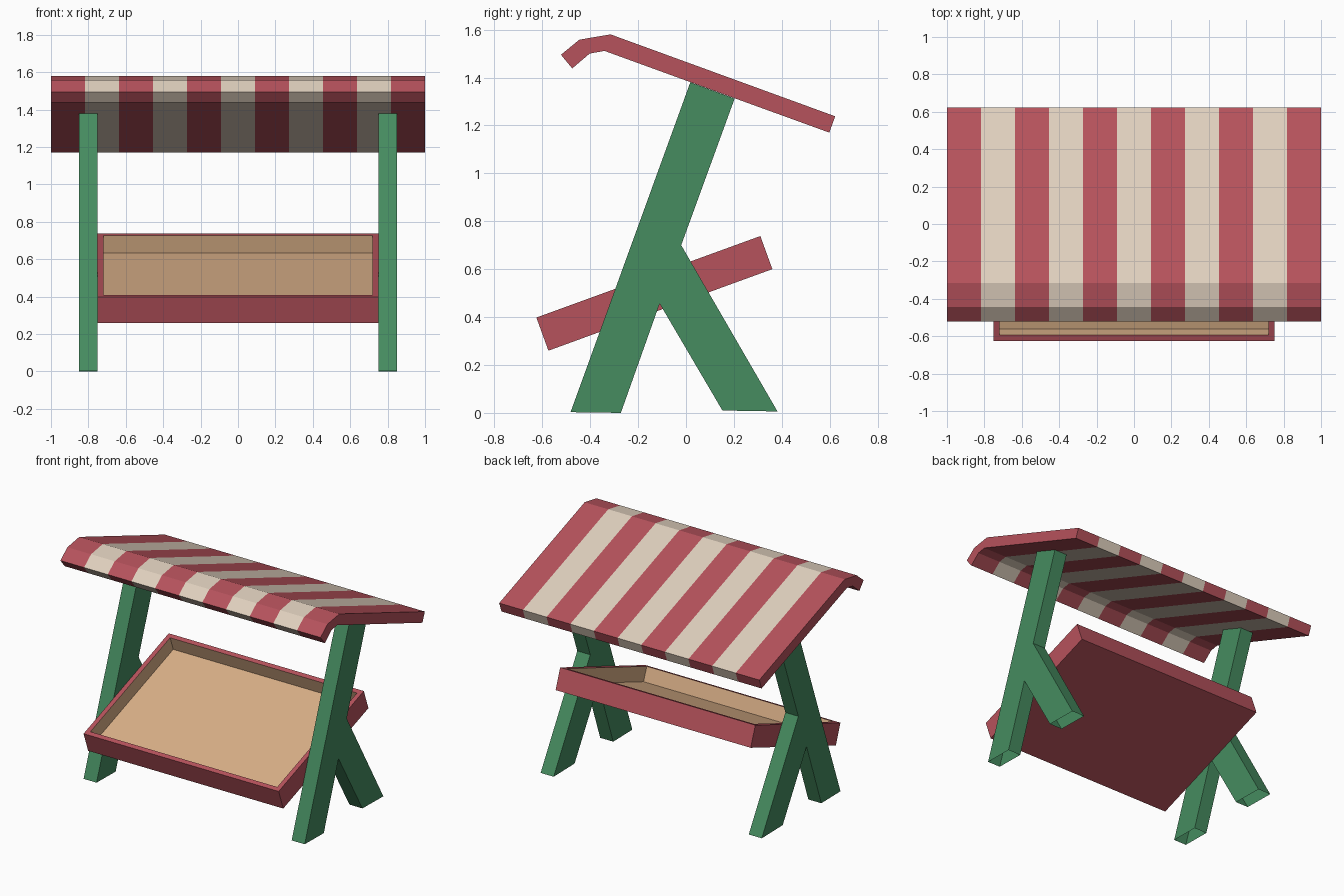
import bpy, bmesh, math
from mathutils import Matrix

if "Cube" in bpy.data.objects:
    bpy.data.objects.remove(bpy.data.objects["Cube"])


def srgb(r, g, b):
    lin = lambda c: c / 12.92 if c <= 0.04045 else ((c + 0.055) / 1.055) ** 2.4
    return (lin(r / 255), lin(g / 255), lin(b / 255), 1)


def material(name, *rgb):
    m = bpy.data.materials.new(name)
    m.diffuse_color = srgb(*rgb)
    m.use_nodes = True
    m.node_tree.nodes["Principled BSDF"].inputs["Base Color"].default_value = m.diffuse_color
    return m


red = material("red", 182, 82, 92)
cream = material("cream", 224, 208, 190)
green = material("green", 70, 140, 96)
tan = material("tan", 218, 176, 136)


def finish(name, bm, mats):
    bmesh.ops.recalc_face_normals(bm, faces=bm.faces[:])
    me = bpy.data.meshes.new(name)
    bm.to_mesh(me)
    bm.free()
    for m in mats:
        me.materials.append(m)
    ob = bpy.data.objects.new(name, me)
    bpy.context.collection.objects.link(ob)
    return ob


def extrude_profile(profile, xs, open_edges=(), stripe=False):
    """Sweep a closed (y, z) profile through the x stations and cap the ends."""
    bm = bmesh.new()
    rings = [[bm.verts.new((x, y, z)) for y, z in profile] for x in xs]
    n = len(profile)
    for i in range(len(xs) - 1):
        for j in range(n):
            if j in open_edges:
                continue
            k = (j + 1) % n
            f = bm.faces.new((rings[i][j], rings[i][k], rings[i + 1][k], rings[i + 1][j]))
            f.material_index = i % 2 if stripe else 0
    bm.faces.new(rings[0][::-1])
    bm.faces.new(rings[-1])
    return bm


# Striped canopy with a folded front lip
canopy = [(-0.522, 1.495), (-0.445, 1.558), (-0.315, 1.58), (0.623, 1.238),
          (0.598, 1.17), (-0.34, 1.511), (-0.402, 1.50), (-0.475, 1.438)]
stations = [-1 + 2 * i / 11 for i in range(12)]
finish("canopy", extrude_profile(canopy, stations, stripe=True), [red, cream])

# Forked side legs, open at the feet and under the canopy
leg = [(-0.482, 0.003), (-0.272, 0.0), (-0.11, 0.456), (0.152, 0.01),
       (0.382, 0.006), (-0.02, 0.70), (0.203, 1.312), (0.018, 1.38)]
for side, name in ((-1, "left_leg"), (1, "right_leg")):
    xs = sorted((side * 0.75, side * 0.85))
    finish(name, extrude_profile(leg, xs, open_edges=(0, 3, 6)), [green])

# Tilted display tray: box with inset rim and sunken tan interior
L, H, RIM, DEPTH = 0.995, 0.147, 0.045, 0.10
bm = bmesh.new()
bmesh.ops.create_cube(bm, size=1, matrix=Matrix.Diagonal((1.5, L, H, 1)))
top = max(bm.faces, key=lambda f: f.calc_center_median().z)
bmesh.ops.inset_region(bm, faces=[top], thickness=RIM)
ext = bmesh.ops.extrude_discrete_faces(bm, faces=[top])
floor = ext["faces"][0]
bmesh.ops.translate(bm, verts=floor.verts[:], vec=(0, 0, -DEPTH))
for v in floor.verts:
    for f in v.link_faces:
        f.material_index = 1
bm.transform(Matrix.Translation((0, -0.132, 0.499)) @ Matrix.Rotation(math.radians(20), 4, 'X'))
finish("tray", bm, [red, tan])
